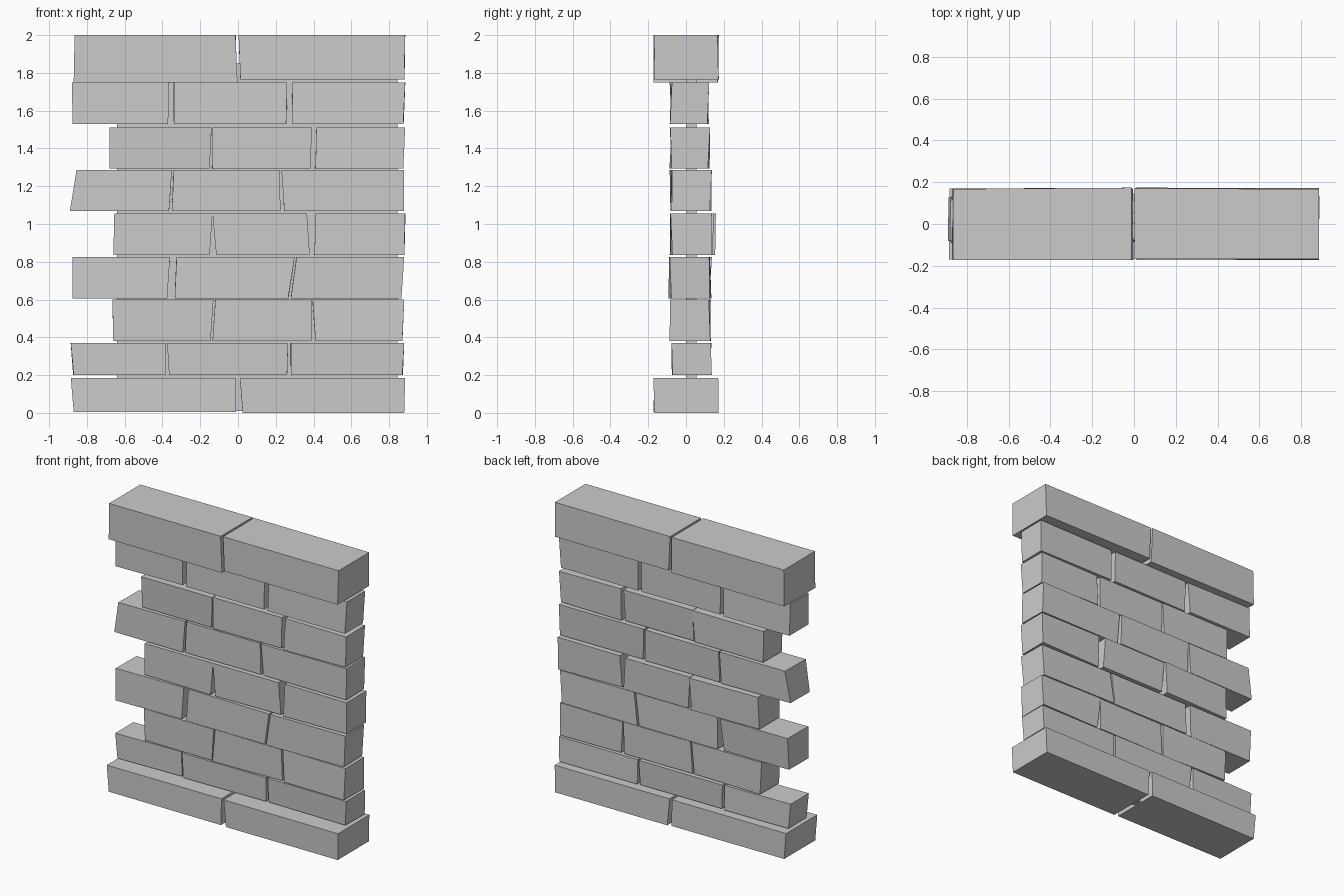
import bpy
import bmesh
import random

if "Cube" in bpy.data.objects:
    bpy.data.objects.remove(bpy.data.objects["Cube"], do_unlink=True)

random.seed(4)

# One stone colour for the whole wall
stone = bpy.data.materials.new("light grey stone")
stone.use_nodes = True
stone.diffuse_color = (0.6, 0.6, 0.6, 1)
stone.node_tree.nodes["Principled BSDF"].inputs["Base Color"].default_value = stone.diffuse_color


def block(name, sides, depth, height, wobble=0.0):
    """Six-sided stone; sides = left top, left bottom, right top, right bottom."""
    left_top, left_low, right_top, right_low = sides
    low, high = height
    bm = bmesh.new()
    bmesh.ops.create_cube(bm, size=1)
    for v in bm.verts:
        is_right, is_back, is_top = (c > 0 for c in v.co)
        if is_right:
            v.co.x = right_top if is_top else right_low
        else:
            v.co.x = left_top if is_top else left_low
        v.co.y = depth[is_back] + random.uniform(-wobble, wobble)
        v.co.z = high if is_top else low
        # the back of each stone is a little out of true
        if is_back:
            v.co.x += random.uniform(-wobble, wobble) / 2
    mesh = bpy.data.meshes.new(name)
    bm.to_mesh(mesh)
    bm.free()
    mesh.materials.append(stone)
    obj = bpy.data.objects.new(name, mesh)
    bpy.context.collection.objects.link(obj)
    return obj


# Brick courses from the ground up: (low, high), (front, back), brick sides
courses = [
    ((.20, .37), (-.07, .13),
     [(-.885, -.87, -.385, -.385), (-.375, -.365, .265, .26), (.28, .28, .88, .87)]),
    ((.38, .60), (-.08, .125),
     [(-.665, -.66, -.13, -.145), (-.12, -.135, .39, .39), (.395, .41, .88, .87)]),
    ((.605, .825), (-.085, .13),
     [(-.875, -.875, -.36, -.375), (-.325, -.335, .30, .265), (.31, .28, .88, .865)]),
    ((.835, 1.055), (-.08, .13),
     [(-.655, -.66, -.135, -.15), (-.135, -.115, .365, .38), (.41, .405, .885, .88)]),
    ((1.07, 1.285), (-.08, .13),
     [(-.855, -.89, -.35, -.365), (-.34, -.35, .22, .225), (.23, .245, .88, .88)]),
    ((1.295, 1.51), (-.08, .12),
     [(-.68, -.68, -.14, -.15), (-.135, -.135, .39, .385), (.415, .41, .885, .875)]),
    ((1.53, 1.75), (-.08, .115),
     [(-.88, -.875, -.365, -.37), (-.34, -.34, .26, .255), (.29, .285, .885, .875)]),
]
places = ("left", "middle", "right")
for number, (height, depth, bricks) in enumerate(courses, 1):
    for place, sides in zip(places, bricks):
        shift = 0.02 if number == 4 and place != "right" else 0
        block(f"course_{number}_{place}_brick", sides,
              (depth[0], depth[1] + shift), height, 0.008)

# Wide base and cap stones, two each
wide = (-.17, .17)
block("base_left_stone", (-.885, -.87, -.01, -.01), wide, (.005, .185), 0.004)
block("base_right_stone", (.01, .025, .885, .88), wide, (.0, .185), 0.004)
block("cap_left_stone", (-.865, -.87, -.013, -.003), wide, (1.75, 2), 0.004)
block("cap_right_stone", (.003, .013, .885, .88), wide, (1.765, 2), 0.004)

# Thin core joining the courses behind the gaps
block("wall_core", (-.64, -.64, .845, .845), (0, .055), (.01, 1.85))
